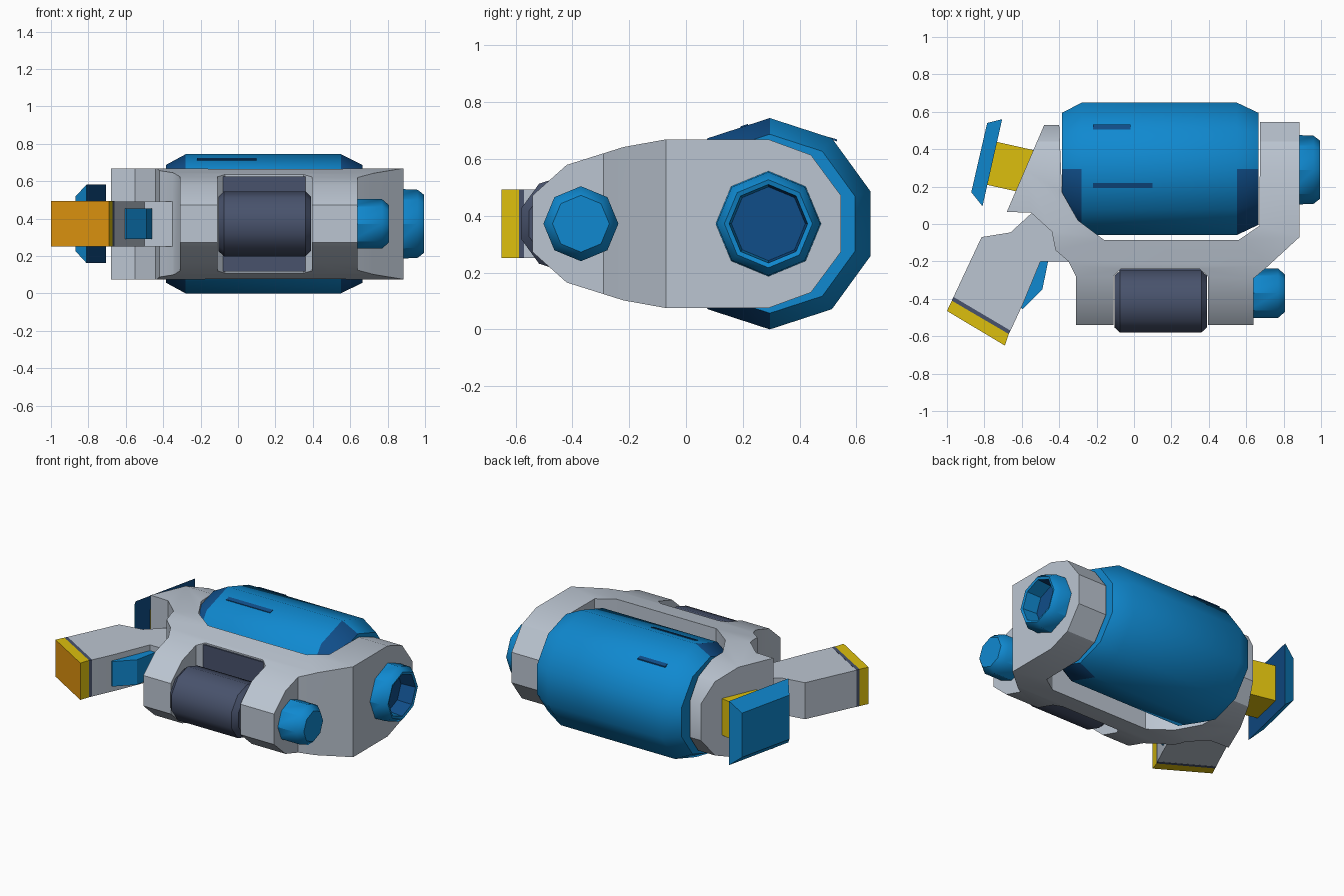
import bpy, bmesh, math

if "Cube" in bpy.data.objects:
    bpy.data.objects.remove(bpy.data.objects["Cube"])


def material(name, rgb):
    m = bpy.data.materials.new(name)
    m.use_nodes = True
    m.diffuse_color = (*rgb, 1)
    m.node_tree.nodes["Principled BSDF"].inputs["Base Color"].default_value = (*rgb, 1)
    return m


GREY = material("light grey", (0.50, 0.56, 0.64))
METAL = material("gunmetal", (0.065, 0.085, 0.15))
BLUE = material("bright blue", (0.005, 0.25, 0.63))
DEEP = material("deep blue", (0.005, 0.075, 0.25))
YELLOW = material("yellow", (0.72, 0.52, 0.004))
ORANGE = material("orange", (0.75, 0.30, 0.005))
MID = 0.372  # height of every axle


def finish(name, bm, mats, angle=30, rule=None):
    bmesh.ops.recalc_face_normals(bm, faces=bm.faces)
    if rule:
        for f in bm.faces:
            f.material_index = int(rule(f))
    mesh = bpy.data.meshes.new(name)
    bm.to_mesh(mesh)
    bm.free()
    ob = bpy.data.objects.new(name, mesh)
    bpy.context.collection.objects.link(ob)
    for m in mats:
        mesh.materials.append(m)
    smooth(ob, angle)
    return ob


def smooth(ob, angle):
    bpy.ops.object.select_all(action="DESELECT")
    ob.select_set(True)
    bpy.context.view_layer.objects.active = ob
    bpy.ops.object.shade_smooth_by_angle(angle=math.radians(angle))


def loft(name, rings, mats, angle=30, rule=None):
    """Skin a row of equal-length point rings and cap both ends."""
    bm = bmesh.new()
    rows = [[bm.verts.new(p) for p in ring] for ring in rings]
    n = len(rows[0])
    for a, b in zip(rows, rows[1:]):
        for i in range(n):
            j = (i + 1) % n
            bm.faces.new((a[i], a[j], b[j], b[i]))
    bm.faces.new(rows[0][::-1])
    bm.faces.new(rows[-1])
    return finish(name, bm, mats, angle, rule)


def lathe(name, stations, sides, y, mats, angle=40, rule=None):
    """Turned part along x from (x, radius) stations."""
    steps = [2 * math.pi * i / sides for i in range(sides)]
    rings = [[(x, y + r * math.sin(a), MID + r * math.cos(a)) for a in steps]
             for x, r in stations]
    return loft(name, rings, mats, angle, rule)


def prism(name, plan, half, mats, angle=30, rule=None):
    """Plan outline extruded evenly above and below the axle height."""
    rings = [[(x, y, z) for x, y in plan] for z in (MID - half, MID + half)]
    return loft(name, rings, mats, angle, rule)


# Frame: plan outline trimmed by the rounded side profile
frame = prism("frame", [
    (0.885, 0.56), (0.675, 0.56), (0.67, -0.01), (0.56, -0.085), (-0.16, -0.085),
    (-0.3, 0.02), (-0.385, 0.17), (-0.40, 0.53), (-0.48, 0.53), (-0.68, 0.065),
    (-0.55, 0.06), (-0.44, -0.04), (-0.42, -0.14), (-0.35, -0.2), (-0.31, -0.28),
    (-0.31, -0.56), (-0.11, -0.56), (-0.11, -0.28), (-0.07, -0.24), (0.35, -0.24),
    (0.395, -0.28), (0.395, -0.56), (0.64, -0.56), (0.64, -0.29), (0.7, -0.24),
    (0.885, -0.07)], 0.4, [GREY])
upper = [(-0.54, 0.1), (-0.42, 0.207), (-0.22, 0.27), (-0.07, 0.297),
         (0.29, 0.297), (0.44, 0.242), (0.545, 0.1)]
outline = upper + [(y, -h) for y, h in reversed(upper)]
cutter = loft("side_trim", [[(x, y, MID + h) for y, h in outline] for x in (-1, 1)], [GREY])
cutter.hide_render = True
trim = frame.modifiers.new("trim", "BOOLEAN")
trim.operation = "INTERSECT"
trim.solver = "EXACT"
trim.object = cutter
bpy.ops.object.select_all(action="DESELECT")
frame.select_set(True)
bpy.context.view_layer.objects.active = frame
bpy.ops.object.modifier_apply(modifier="trim")
bpy.data.objects.remove(cutter)
smooth(frame, 55)

# Main drum with darker front chamfers
lathe("main_drum", [(-0.385, 0.315), (-0.28, 0.372), (0.55, 0.372), (0.665, 0.315)],
      10, 0.295, [BLUE, DEEP],
      rule=lambda f: 0.1 < abs(f.normal.x) < 0.9 and f.normal.y < 0)
for y, z, end in ((0.205, 0.716, 0.1), (0.518, 0.67, -0.02)):
    slope = 0.32 if y < 0.295 else -0.32
    loft("drum_mark", [[(x, y + s * 0.013, z + s * 0.013 * slope + h)
                        for s, h in ((-1, -0.004), (1, -0.004), (1, 0.003), (-1, 0.003))]
                       for x in (-0.22, end)], [DEEP])

# Front roller and its backing plate
lathe("front_roller", [(-0.105, 0.145), (-0.075, 0.174), (0.36, 0.174), (0.39, 0.145)],
      10, -0.415, [METAL])
prism("roller_backing", [(-0.11, -0.25), (0.39, -0.25), (0.39, -0.22), (-0.11, -0.22)],
      0.254, [METAL])

# Hollow hub and small knob on the +x side
lathe("hub_ring", [(0.82, 0.188), (0.96, 0.182), (0.995, 0.155), (0.99, 0.138), (0.89, 0.13)],
      8, 0.29, [BLUE, DEEP],
      rule=lambda f: f.calc_center_median().x < 0.95
      and (f.calc_center_median().yz - f.verts[0].co.yz).length < 0.14
      and all(v.co.x > 0.88 for v in f.verts)
      and f.calc_center_median().y > 0.25)
lathe("side_knob", [(0.6, 0.132), (0.77, 0.132), (0.807, 0.1)], 8, -0.37, [BLUE])

# Rear peg with a flared foot on the -x side
prism("rear_peg", [(-0.47, 0.38), (-0.76, 0.445), (-0.81, 0.215), (-0.52, 0.15)],
      0.12, [YELLOW])
foot = [((-0.81, 0.095), (-0.705, 0.56), 0.21), ((-0.87, 0.17), (-0.785, 0.54), 0.145)]
loft("rear_foot", [[(*a, MID - h), (*b, MID - h), (*b, MID + h), (*a, MID + h)]
                   for a, b, h in foot], [BLUE, DEEP], 35,
     rule=lambda f: f.normal.x > 0.8)

# Bent forearm, collar, end cap and elbow block
prism("forearm", [(-0.34, -0.2), (-0.5, -0.2), (-0.595, -0.43), (-0.66, -0.57),
                  (-0.965, -0.39), (-0.815, -0.07), (-0.66, -0.045), (-0.54, 0.065),
                  (-0.34, 0.065)], 0.12, [GREY])
prism("forearm_collar", [(-0.965, -0.39), (-0.974, -0.41), (-0.67, -0.588), (-0.66, -0.57)],
      0.121, [METAL])
prism("forearm_cap", [(-0.974, -0.41), (-1.0, -0.465), (-0.69, -0.65), (-0.67, -0.588)],
      0.121, [YELLOW, ORANGE], rule=lambda f: f.normal.y < -0.7)
prism("elbow_block", [(-0.62, -0.18), (-0.455, -0.18), (-0.49, -0.35), (-0.595, -0.455),
                      (-0.63, -0.43)], 0.082, [BLUE])
